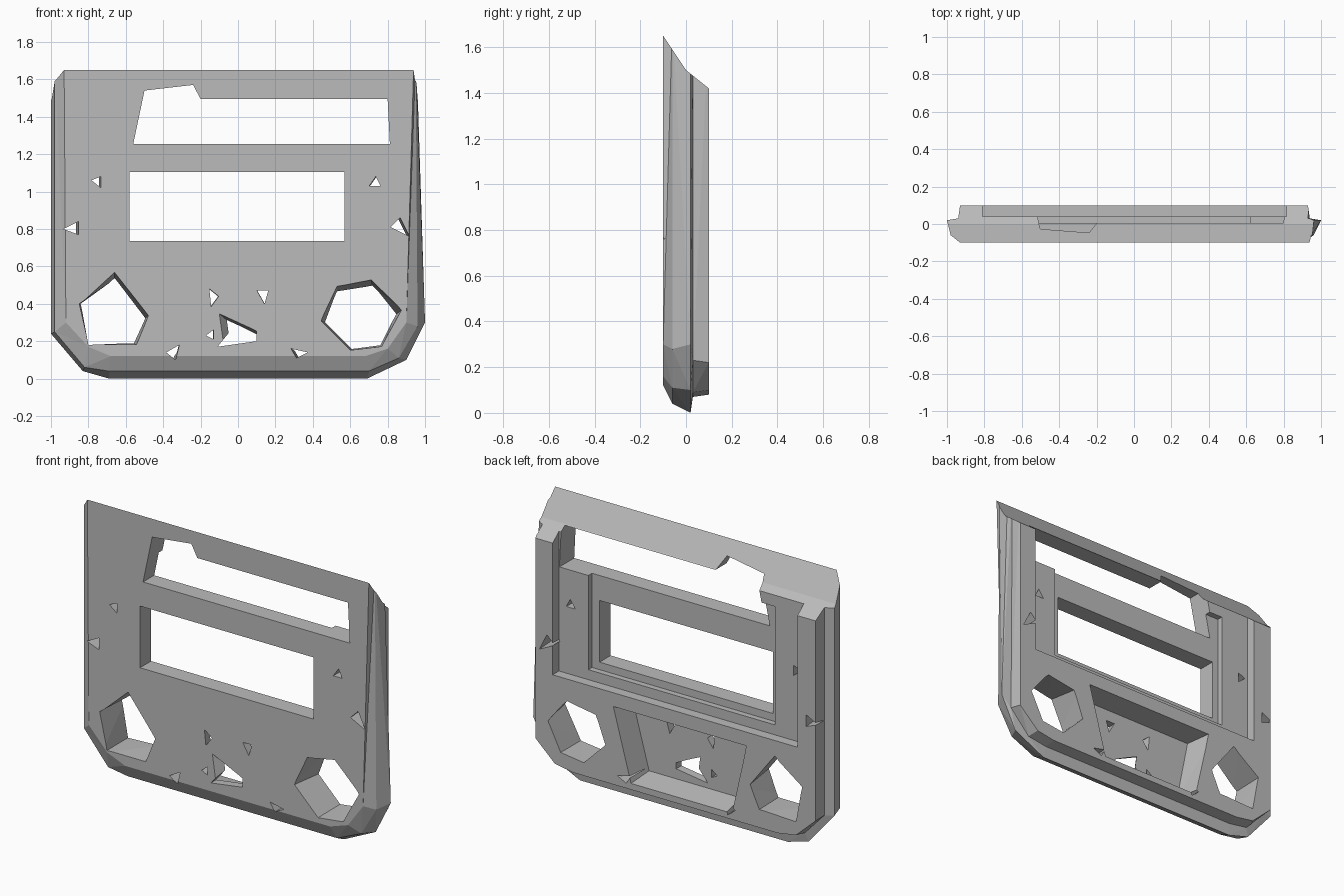
import bpy, bmesh

starter = bpy.data.objects.get("Cube")
if starter:
    bpy.data.objects.remove(starter, do_unlink=True)

grey = bpy.data.materials.new("plain grey")
grey.use_nodes = True
colour = (0.5, 0.5, 0.5, 1)
grey.diffuse_color = colour
grey.node_tree.nodes["Principled BSDF"].inputs["Base Color"].default_value = colour


def loft(name, rings):
    """Closed solid through rings of 3D points, capped at both ends."""
    bm = bmesh.new()
    loops = [[bm.verts.new(point) for point in ring] for ring in rings]
    for first, second in zip(loops, loops[1:]):
        count = len(first)
        for i in range(count):
            j = (i + 1) % count
            bm.faces.new((first[i], first[j], second[j], second[i]))
    bm.faces.new(loops[0])
    bm.faces.new(loops[-1])
    bmesh.ops.recalc_face_normals(bm, faces=bm.faces)
    bmesh.ops.triangulate(bm, faces=[f for f in bm.faces if len(f.verts) == 4])
    mesh = bpy.data.meshes.new(name)
    bm.to_mesh(mesh)
    bm.free()
    mesh.materials.append(grey)
    obj = bpy.data.objects.new(name, mesh)
    bpy.context.scene.collection.objects.link(obj)
    return obj


def at_depth(outline, y):
    return [(x, y, z) for x, z in outline]


# Layered shell: front face, rounded edge, widest rim, inset back block
layers = [
    (-.1, [(-.93, 1.7), (-.92, .3), (-.8, .17), (-.68, .12),
           (.68, .12), (.8, .16), (.9, .3), (.94, 1.7)]),
    (-.06, [(-.98, 1.7), (-.98, .25), (-.82, .06), (-.69, .04),
            (.7, .04), (.86, .11), (.96, .28), (.95, 1.7)]),
    (.02, [(-1, 1.7), (-1, .24), (-.83, .04), (-.69, 0),
           (.69, 0), (.9, .1), (1, .3), (.955, 1.7)]),
    (.03, [(-.94, 1.7), (-.94, .23), (-.81, .09), (-.68, .07),
           (.68, .07), (.81, .09), (.94, .23), (.93, 1.7)]),
    (.1, [(-.93, 1.7), (-.93, .22), (-.8, .1), (-.68, .08),
          (.68, .08), (.8, .1), (.93, .22), (.93, 1.7)]),
]
panel = loft("face_panel", [at_depth(outline, y) for y, outline in layers])


def cut(cutter):
    """Subtract the cutter from the panel and discard it."""
    mod = panel.modifiers.new(cutter.name, "BOOLEAN")
    mod.operation = "DIFFERENCE"
    mod.solver = "EXACT"
    mod.object = cutter
    bpy.context.view_layer.objects.active = panel
    bpy.ops.object.modifier_apply(modifier=mod.name)
    bpy.data.objects.remove(cutter, do_unlink=True)


def cut_shape(name, front, back=None, near=-.15, far=.15):
    cut(loft(name, [at_depth(front, near), at_depth(back or front, far)]))


def box(left, right, low, high):
    return [(left, low), (right, low), (right, high), (left, high)]


# Sloping top edge
slope = [(-.2, 1.8), (-.1, 1.65), (0, 1.5), (.1, 1.42), (.2, 1.34), (.2, 1.8)]
cut(loft("top_slope", [[(x, y, z) for y, z in slope] for x in (-1.2, 1.2)]))

# Stepped recess behind the display, then the two openings
cut_shape("back_recess", box(-.81, .815, .63, 1.6), near=.04)
cut_shape("display_recess", box(-.62, .62, .69, 1.4), near=.005)
cut_shape("upper_slot", [(-.56, 1.255), (-.5, 1.54), (-.24, 1.57),
                         (-.2, 1.495), (.8, 1.495), (.812, 1.255)])
cut_shape("display_window", box(-.58, .57, .735, 1.105))

# Hollow behind the lower middle
cut_shape("lower_hollow",
          [(-.44, .54), (.39, .54), (.28, .14), (-.36, .14)],
          [(-.48, .55), (.42, .55), (.3, .11), (-.38, .11)], near=-.05)

# Faceted knob openings
cut_shape("right_knob_hole",
          [(-.85, .4), (-.66, .575), (-.475, .34), (-.54, .18), (-.8, .18)],
          [(-.84, .4), (-.66, .53), (-.5, .32), (-.56, .19), (-.8, .18)])
cut_shape("left_knob_hole",
          [(.44, .31), (.53, .5), (.71, .535), (.88, .37), (.77, .17), (.6, .15)],
          [(.47, .3), (.53, .46), (.72, .49), (.84, .34), (.76, .18), (.61, .16)])

# Slanted middle opening
cut_shape("middle_hole",
          [(-.14, .38), (.1, .27), (.1, .2), (-.11, .17)],
          [(-.02, .28), (.1, .22), (.1, .2), (-.11, .17)], far=.0)

# Small three-sided screw holes, each drifting sideways through the panel
screw_holes = [
    ([(-.78, 1.06), (-.73, 1.08), (-.73, 1.02)], -.02),
    ([(.7, 1.03), (.735, 1.08), (.76, 1.03)], .01),
    ([(-.93, .8), (-.85, .84), (-.85, .77)], -.02),
    ([(.82, .81), (.87, .86), (.92, .76)], -.02),
    ([(-.38, .14), (-.31, .18), (-.33, .1)], -.02),
    ([(.28, .16), (.37, .14), (.31, .11)], .02),
    ([(-.15, .48), (-.1, .44), (-.14, .385)], -.02),
    ([(.1, .47), (.16, .47), (.14, .4)], .01),
    ([(-.17, .23), (-.13, .26), (-.13, .21)], -.01),
]
for number, (triangle, drift) in enumerate(screw_holes):
    exit_shape = [(x + drift, z) for x, z in triangle]
    cut_shape(f"screw_hole_{number}", triangle, exit_shape)

# Flat facets throughout
for face in panel.data.polygons:
    face.use_smooth = False
    face.material_index = 0
